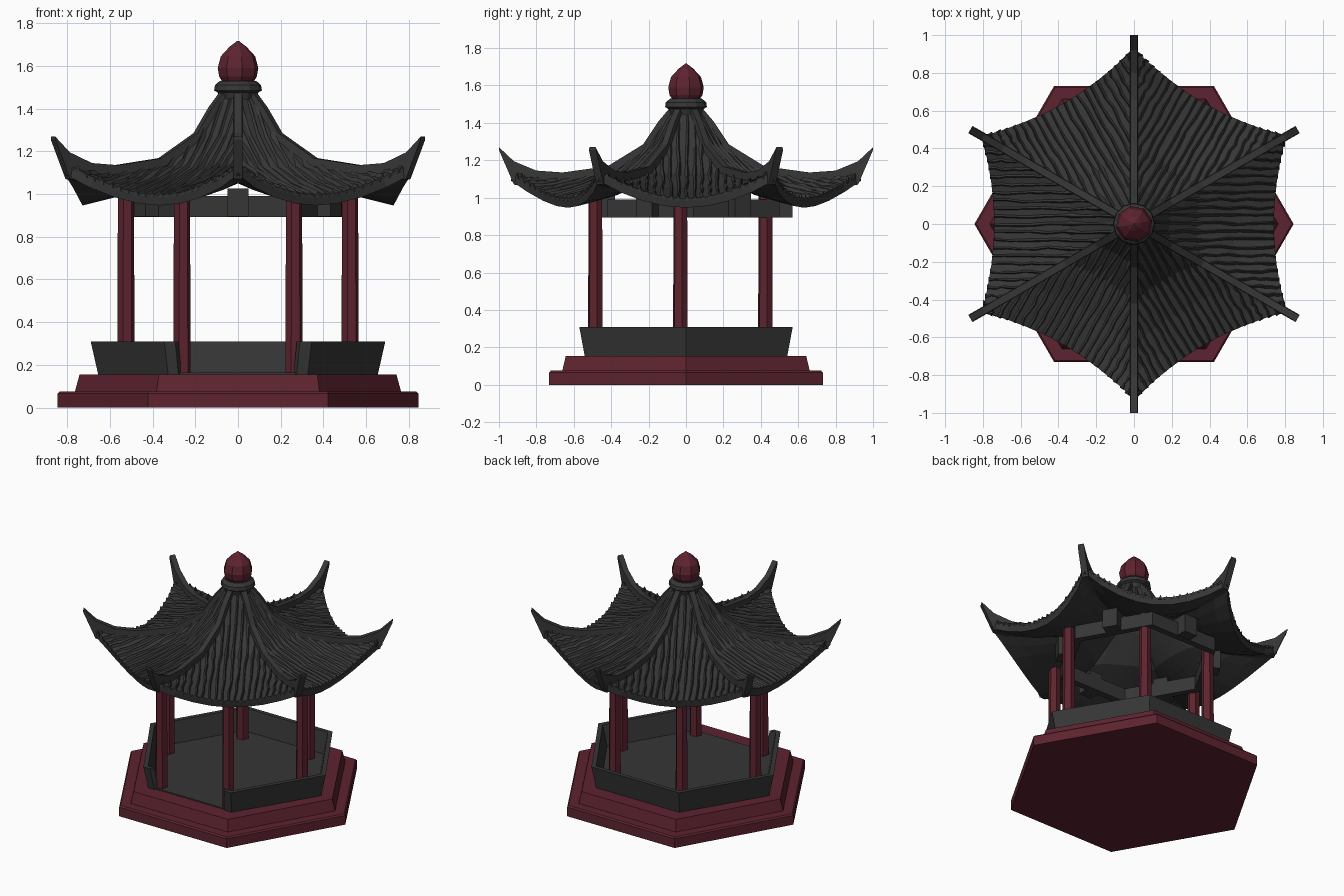
import bpy, bmesh, math, random
from mathutils import Matrix, Vector

random.seed(4)
if "Cube" in bpy.data.objects:
    bpy.data.objects.remove(bpy.data.objects["Cube"])


def material(name, rgb):
    m = bpy.data.materials.new(name)
    m.use_nodes = True
    m.diffuse_color = (*rgb, 1)
    m.node_tree.nodes["Principled BSDF"].inputs["Base Color"].default_value = (*rgb, 1)
    return m


RED = material("dark red", (0.11, 0.017, 0.028))
GREY = material("charcoal", (0.037, 0.037, 0.037))
TAN30 = math.tan(math.pi / 6)


def finish(name, bm, mat, fix=True):
    if fix:
        bmesh.ops.recalc_face_normals(bm, faces=bm.faces)
    me = bpy.data.meshes.new(name)
    bm.to_mesh(me)
    bm.free()
    me.materials.append(mat)
    ob = bpy.data.objects.new(name, me)
    bpy.context.collection.objects.link(ob)
    return ob


def loft(bm, rings, closed=False):
    """Skin a list of point rings; cap the ends unless it is closed."""
    vs = [[bm.verts.new(p) for p in ring] for ring in rings]
    n = len(vs[0])
    pairs = list(zip(vs, vs[1:])) + ([(vs[-1], vs[0])] if closed else [])
    for a, b in pairs:
        for i in range(n):
            j = (i + 1) % n
            bm.faces.new((a[i], a[j], b[j], b[i]))
    if not closed:
        bm.faces.new(vs[0][::-1])
        bm.faces.new(vs[-1])


def ring(n, r, z, rot=0.0, centre=(0, 0), sy=1.0):
    steps = [rot + math.tau * i / n for i in range(n)]
    return [(centre[0] + r * math.cos(a), centre[1] + sy * r * math.sin(a), z) for a in steps]


def turned(name, n, profile, mat, rot=0.0, centre=(0, 0), sy=1.0):
    bm = bmesh.new()
    loft(bm, [ring(n, r, z, rot, centre, sy) for r, z in profile])
    return finish(name, bm, mat)


def interp(pts, x):
    for (x0, y0), (x1, y1) in zip(pts, pts[1:]):
        if x <= x1:
            return y0 + (y1 - y0) * (x - x0) / (x1 - x0)
    return pts[-1][1]


# Stepped base and floor
turned("lower_step", 6, [(0.845, 0), (0.845, 0.065), (0.835, 0.075)], RED)
turned("upper_step", 6, [(0.765, 0.07), (0.742, 0.155)], RED)
turned("floor", 6, [(0.64, 0.15), (0.64, 0.163)], GREY, sy=0.96)

# Flared low wall, open at the front
bm = bmesh.new()
loops = [ring(6, r, z, 0, (0, 0), 0.955)
         for r, z in ((0.655, 0.155), (0.69, 0.31), (0.655, 0.31), (0.62, 0.155))]
sections = [[Vector(l[i % 6]) for l in loops] for i in range(5, 11)]
for end, other in ((0, -1), (-1, 0)):
    stub = [p.lerp(q, 0.08) for p, q in zip(sections[end], sections[other])]
    sections.insert(0 if end == 0 else len(sections), stub)
loft(bm, sections)
finish("low_wall", bm, GREY)

# Columns
for i in range(6):
    a = math.tau * i / 6
    spot = (0.525 * math.cos(a), 0.525 * math.sin(a) - 0.03)
    turned(f"column_{i + 1}", 6, [(0.042, 0.155), (0.038, 1.03)], RED, 0.2, spot)

# Ring beam under the roof, with bracket blocks between the columns
bm = bmesh.new()
C = (0, 0.04)
loft(bm, [ring(6, r, z, 0, C) for r, z in ((0.53, 0.893), (0.53, 0.99), (0.48, 0.99), (0.48, 0.893))], True)
finish("ring_beam", bm, GREY)
bm = bmesh.new()
for i in range(6):
    a = math.pi / 6 + math.tau * i / 6
    m = (Matrix.Translation((C[0], C[1], 0.96)) @ Matrix.Rotation(a, 4, "Z")
         @ Matrix.Translation((0.475, 0, 0)) @ Matrix.Diagonal((0.11, 0.1, 0.13, 1)))
    bmesh.ops.create_cube(bm, size=1, matrix=m)
finish("bracket_blocks", bm, GREY)

# Roof height: sagging panel centre blended into the hip line
MID = [(0.1, 1.46), (0.25, 1.27), (0.45, 1.125), (0.7, 1.05), (1, 0.995)]
HIP = [(0.1, 1.46), (0.25, 1.25), (0.45, 1.135), (0.7, 1.10), (0.87, 1.105), (1, 1.14)]


def eave(u):
    return 0.74 + 0.062 * u * u


def height(f, u):
    return interp(MID, f) + (interp(HIP, f) - interp(MID, f)) * u * u


# Roof shell
bm = bmesh.new()
FS = [0.1, 0.17, 0.25, 0.35, 0.45, 0.57, 0.7, 0.87, 1]
US = [k / 4 for k in range(-4, 5)]
for i in range(6):
    rot = Matrix.Rotation(math.tau * i / 6, 3, "Z")
    grid = []
    for f in FS:
        row = []
        for u in US:
            a = f * eave(u)
            row.append(bm.verts.new(rot @ Vector((a, a * TAN30 * u, height(f, abs(u))))))
        grid.append(row)
    for r0, r1 in zip(grid, grid[1:]):
        for k in range(len(US) - 1):
            bm.faces.new((r0[k], r1[k], r1[k + 1], r0[k + 1]))
bmesh.ops.remove_doubles(bm, verts=bm.verts, dist=0.0005)
roof = finish("roof_shell", bm, GREY, fix=False)
mod = roof.modifiers.new("thickness", "SOLIDIFY")
mod.thickness = 0.05
mod.offset = -1

# Uneven tile ribs running down each panel
bm = bmesh.new()
COUNT = 10
for i in range(6):
    rot = Matrix.Rotation(math.tau * i / 6, 3, "Z")
    for k in range(-COUNT, COUNT + 1):
        w = k * 0.42 / COUNT
        start = max(abs(w) / TAN30 + 0.02, 0.09)
        end = 0.74 + 0.062 * (w / 0.43) ** 2
        if end - start < 0.05:
            continue
        rows = []
        steps = 7
        for s in range(steps + 1):
            a = start + (end - start) * s / steps
            half = 0.014
            side = w + random.uniform(-0.006, 0.006)
            lift = random.uniform(0.008, 0.02)
            pts = []
            for dw, dz in ((-half, -0.012), (half, -0.012), (half * 0.3, lift)):
                u = min(abs(side + dw) / (a * TAN30), 1)
                f = min(a / eave(u), 1)
                pts.append(rot @ Vector((a, side + dw, height(f, u) + dz)))
            rows.append(pts)
        loft(bm, rows)
finish("roof_tile_ribs", bm, GREY)

# Hip ridges with upturned tips
TOP = [(0.07, 1.5), (0.15, 1.405), (0.23, 1.285), (0.42, 1.168), (0.66, 1.135),
       (0.8, 1.145), (0.92, 1.195), (1.0, 1.27)]
LOW = [1.42, 1.33, 1.22, 1.09, 1.05, 1.05, 1.07, 1.255]
bm = bmesh.new()
for i in range(6):
    rot = Matrix.Rotation(math.pi / 6 + math.tau * i / 6, 3, "Z")
    rows = []
    for (r, z), low in zip(TOP, LOW):
        h = 0.022
        rows.append([rot @ Vector(p) for p in
                     ((r, -h, low), (r, h, low), (r, h * 0.85, z), (r, -h * 0.85, z))])
    loft(bm, rows)
finish("hip_ridges", bm, GREY)

# Collar and finial
turned("collar", 12, [(0.085, 1.44), (0.095, 1.475), (0.112, 1.485), (0.108, 1.51), (0.085, 1.53)], GREY)
turned("finial", 8, [(0.065, 1.51), (0.09, 1.55), (0.097, 1.59), (0.082, 1.645),
                     (0.04, 1.69), (0.004, 1.717)], RED, 0.2)
